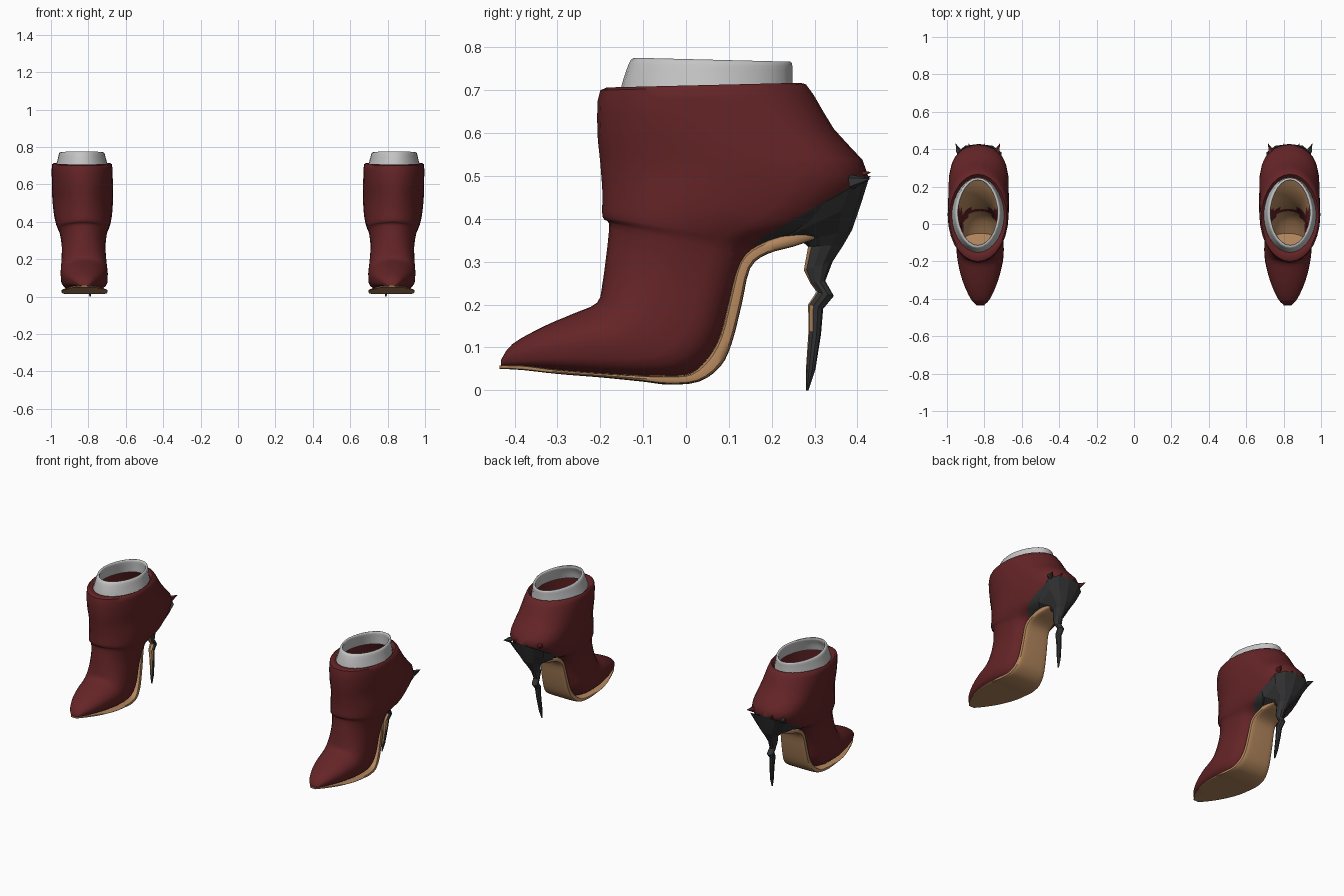
import bpy, bmesh, math
from mathutils import Vector

cube = bpy.data.objects.get("Cube")
if cube:
    bpy.data.objects.remove(cube)

CENTRE = -0.83   # x of the right boot; the left one is mirrored


def material(name, rgb):
    m = bpy.data.materials.new(name)
    m.use_nodes = True
    m.diffuse_color = (*rgb, 1)
    bsdf = m.node_tree.nodes["Principled BSDF"]
    bsdf.inputs["Base Color"].default_value = (*rgb, 1)
    bsdf.inputs["Roughness"].default_value = 0.6
    return m


RED = material("dark red leather", (0.13, 0.018, 0.02))
TAN = material("tan sole", (0.45, 0.24, 0.11))
BLACK = material("charcoal heel", (0.035, 0.035, 0.037))
GREY = material("pale grey cuff", (0.55, 0.55, 0.55))


def spline(rings, steps):
    """Catmull-Rom interpolation of the ring parameters."""
    out = []
    last = len(rings) - 1
    for i in range(last):
        a, b, c, d = (rings[min(max(i + k, 0), last)] for k in (-1, 0, 1, 2))
        for s in range(steps):
            t = s / steps
            out.append([q + 0.5 * t * (r - p + t * (2*p - 5*q + 4*r - w + t * (3*(q - r) + w - p)))
                        for p, q, r, w in zip(a, b, c, d)])
    return out + [rings[-1]]


def power(v, e):
    return math.copysign(abs(v) ** e, v)


def finish(name, bm, mats, angle):
    mesh = bpy.data.meshes.new(name)
    bm.to_mesh(mesh)
    bm.free()
    for m in mats:
        mesh.materials.append(m)
    ob = bpy.data.objects.new(name, mesh)
    bpy.context.collection.objects.link(ob)
    ob.modifiers.new("pair", 'MIRROR').use_mirror_merge = False
    bpy.ops.object.select_all(action='DESELECT')
    ob.select_set(True)
    bpy.context.view_layer.objects.active = ob
    if angle:
        bpy.ops.object.shade_smooth_by_angle(angle=math.radians(angle))
    return ob


def loft(name, rings, mats, rule=None, front_e=1, steps=3, sides=28, lean=0.02,
         caps=(True, True), inward=False, cut=None, angle=50):
    """Skin rings given as front y, front z, back y, back z, half width, back squareness."""
    bm = bmesh.new()
    loops = []
    for fy, fz, by, bz, w, e in spline(rings, steps):
        loop = []
        for k in range(sides):
            t = math.tau * k / sides
            c, s = math.cos(t), math.sin(t)
            u = power(c, front_e if c > 0 else e)
            y = (fy + by) / 2 + u * (fy - by) / 2
            z = (fz + bz) / 2 + u * (fz - bz) / 2
            x = CENTRE + lean * (0.5 - z) + w * power(s, min(1, front_e))
            loop.append(bm.verts.new((x, y, z)))
        loops.append(loop)
    for a, b in zip(loops, loops[1:]):
        for k in range(sides):
            n = (k + 1) % sides
            bm.faces.new((a[k], a[n], b[n], b[k]))
    for wanted, loop in zip(caps, (loops[0], loops[-1])):
        if wanted:
            bm.faces.new(loop)
    bmesh.ops.recalc_face_normals(bm, faces=bm.faces[:])
    if inward:
        bmesh.ops.reverse_faces(bm, faces=bm.faces[:])
    if cut:
        faces = [f for f in bm.faces if f.calc_center_median().y > 0.1]
        edges = {e for f in faces for e in f.edges}
        verts = {v for f in faces for v in f.verts}
        bmesh.ops.bisect_plane(bm, geom=[*verts, *edges, *faces], plane_co=cut[0], plane_no=cut[1])
    bm.normal_update()
    if rule:
        for f in bm.faces:
            f.material_index = int(rule(f.calc_center_median(), f.normal))
    return finish(name, bm, mats, angle)


# Upper: toe, ankle and flared shaft, with a dark heel counter cut below a slanted line
edge_point, edge_normal = Vector((0, 0.18, 0.358)), Vector((0, -0.145, 0.25))
loft("boot_upper", [
    (-.432, .07, -.432, .056, .022, .6),
    (-.405, .108, -.40, .052, .05, .5),
    (-.33, .15, -.33, .045, .085, .5),
    (-.26, .18, -.24, .035, .11, .5),
    (-.207, .205, -.12, .025, .125, .5),
    (-.195, .25, 0, .03, .125, .5),
    (-.188, .3, .07, .09, .12, .5),
    (-.182, .35, .108, .2, .117, .5),
    (-.18, .39, .15, .31, .128, .5),
    (-.195, .405, .2, .348, .14, .5),
    (-.195, .46, .31, .385, .153, .5),
    (-.2, .53, .425, .5, .162, .5),
    (-.207, .61, .345, .61, .163, .65),
    (-.2, .7, .28, .714, .16, 1),
    (-.15, .7, .25, .7, .14, 1.1),
], [RED, BLACK],
    rule=lambda c, n: c.y > 0.17 and (c - edge_point).dot(edge_normal) < 0,
    caps=(True, False), cut=(edge_point, edge_normal))

# Lining: red walls with a tan footbed
loft("boot_lining", [
    (-.15, .7, .25, .7, .14, 1.1),
    (-.17, .58, .32, .58, .138, .8),
    (-.17, .5, .37, .49, .13, .6),
    (-.165, .42, .2, .4, .11, .6),
    (-.16, .35, .1, .28, .1, .6),
    (-.17, .27, .05, .12, .1, .6),
    (-.19, .19, -.05, .05, .1, .6),
], [RED, TAN], rule=lambda c, n: n.z > 0.3, caps=(False, True), inward=True)

# Cuff: pale band standing out of the shaft
loft("ankle_cuff", [
    (-.155, .69, .25, .69, .142, 1.15),
    (-.145, .73, .248, .735, .13, 1.15),
    (-.128, .772, .247, .764, .12, 1.15),
    (-.112, .77, .235, .762, .106, 1.15),
    (-.13, .73, .235, .73, .112, 1.15),
    (-.138, .69, .235, .69, .122, 1.15),
], [GREY], caps=(False, False), front_e=1.1)

# Sole: thin plate under the toe that thickens and climbs the arch
loft("sole", [
    (-.435, .058, -.435, .05, .02, .4),
    (-.38, .058, -.38, .047, .06, .4),
    (-.3, .048, -.3, .038, .092, .4),
    (-.2, .04, -.2, .03, .12, .4),
    (-.1, .035, -.1, .02, .124, .4),
    (-.04, .035, -.04, .013, .12, .4),
    (.01, .04, .03, .02, .11, .4),
    (.05, .075, .08, .055, .098, .4),
    (.08, .13, .107, .11, .09, .4),
    (.1, .21, .13, .2, .085, .4),
    (.125, .3, .15, .285, .08, .4),
    (.17, .34, .19, .318, .075, .4),
    (.24, .365, .25, .335, .066, .4),
    (.3, .375, .3, .352, .045, .4),
], [TAN], front_e=.4, sides=20)

# Heel: cup narrowing into a crooked faceted spike with a tan front
loft("heel_spike", [
    (.19, .36, .428, .498, .125, .4),
    (.2, .342, .41, .44, .1, .5),
    (.27, .348, .388, .375, .055, .7),
    (.285, .335, .368, .34, .036, 1),
    (.275, .28, .342, .3, .024, 1),
    (.29, .25, .325, .255, .019, 1),
    (.305, .23, .345, .22, .02, 1),
    (.285, .2, .32, .19, .018, 1),
    (.286, .14, .315, .13, .015, 1),
    (.28, .05, .302, .048, .011, 1),
    (.28, 0, .286, 0, .004, 1),
], [BLACK, TAN], rule=lambda c, n: n.y < -0.6 and 0.06 < c.z < 0.33,
    steps=1, sides=10, lean=0.08, angle=0)

# Thorns: ragged points along the rear rim of the heel cup
for i, (dx, z) in enumerate([(-.115, .49), (-.05, .505), (.03, .495), (.105, .505)]):
    bm = bmesh.new()
    bmesh.ops.create_cone(bm, cap_ends=True, segments=5, radius1=.018, radius2=0, depth=.05)
    aim = Vector((dx * 2, .6, .1)).normalized()
    turn = Vector((0, 0, 1)).rotation_difference(aim).to_matrix()
    for v in bm.verts:
        v.co = turn @ v.co + Vector((CENTRE + dx, .408, z))
    finish(f"heel_thorn_{i + 1}", bm, [RED if i % 2 else BLACK], 0)
